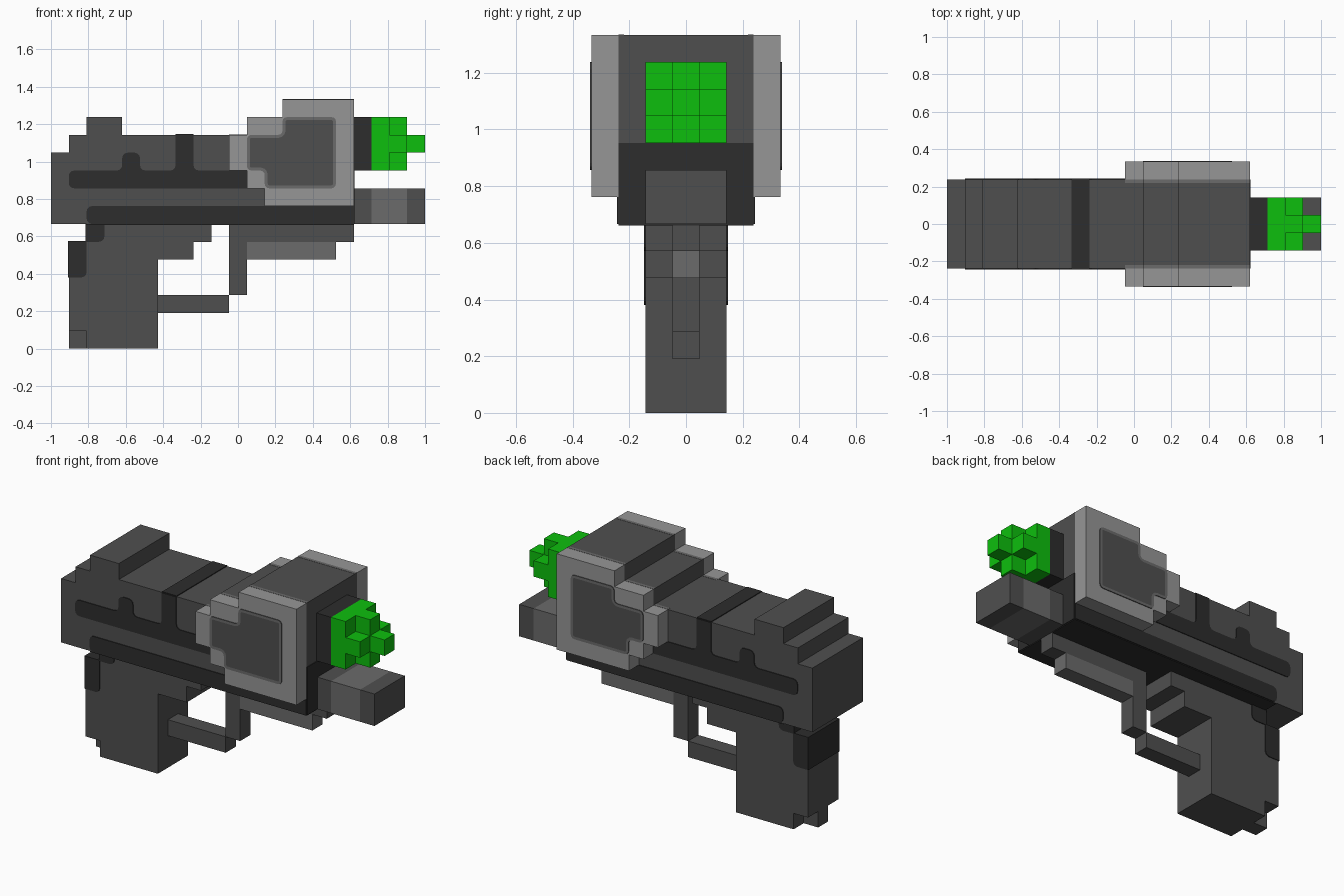
import bpy, bmesh

cube = bpy.data.objects.get("Cube")
if cube:
    bpy.data.objects.remove(cube, do_unlink=True)

U = 2 / 21       # one block
THIN = 0.05      # painted plate thickness, in blocks


def material(name, r, g, b):
    m = bpy.data.materials.new(name)
    m.use_nodes = True
    m.diffuse_color = (r, g, b, 1)
    m.node_tree.nodes["Principled BSDF"].inputs["Base Color"].default_value = (r, g, b, 1)
    return m


body_grey = material("body grey", 0.078, 0.078, 0.078)
dark_grey = material("dark grey", 0.026, 0.026, 0.026)
mid_grey = material("mid grey", 0.146, 0.146, 0.146)
light_grey = material("light grey", 0.305, 0.305, 0.305)
green = material("bright green", 0.004, 0.52, 0.004)


def prism(name, outline, y0, y1, mat, rounded=None, radius=0.3, mirror=False, rim=None):
    """Extrude an x-z outline (in blocks) from y0 to y1."""
    bm = bmesh.new()
    verts = [bm.verts.new((x * U - 1, y0 * U, z * U)) for x, z in outline]
    face = bm.faces.new(verts)
    if rounded:
        corners = [v for v, p in zip(verts, outline) if rounded(*p)]
        bmesh.ops.bevel(bm, geom=corners, offset=radius * U, segments=3,
                        profile=0.5, affect='VERTICES')
        face = bm.faces[:][0]
    new = bmesh.ops.extrude_face_region(bm, geom=[face])["geom"]
    moved = [g for g in new if isinstance(g, bmesh.types.BMVert)]
    bmesh.ops.translate(bm, verts=moved, vec=(0, (y1 - y0) * U, 0))
    bmesh.ops.recalc_face_normals(bm, faces=bm.faces[:])
    if rim:
        outer = [f for f in bm.faces
                 if abs(f.normal.y) > 0.9 and abs(f.calc_center_median().y - y1 * U) < 1e-5]
        ring = bmesh.ops.inset_region(bm, faces=outer, thickness=0.17 * U)["faces"]
        for f in ring:
            f.material_index = 1
    mesh = bpy.data.meshes.new(name)
    bm.to_mesh(mesh)
    bm.free()
    mesh.materials.append(mat)
    if rim:
        mesh.materials.append(rim)
    ob = bpy.data.objects.new(name, mesh)
    bpy.context.collection.objects.link(ob)
    if mirror:
        ob.modifiers.new("Mirror", 'MIRROR').use_axis = (False, True, False)
    return ob


def block(name, x0, x1, z0, z1, half, mat, **kw):
    """Box centred across the width."""
    return prism(name, [(x0, z0), (x1, z0), (x1, z1), (x0, z1)], -half, half, mat, **kw)


# Main body
prism("body", [(0, 7), (17, 7), (17, 14), (13, 14), (13, 13), (11, 13), (11, 12),
               (4, 12), (4, 13), (2, 13), (2, 12), (1, 12), (1, 11), (0, 11)],
      -2.5, 2.5, body_grey)

# Painted side stripes, belly and front
prism("side_stripe", [(1, 9), (11, 9), (11, 10), (8, 10), (8, 12), (7, 12), (7, 10),
                      (5, 10), (5, 11), (4, 11), (4, 10), (1, 10)],
      2.5, 2.5 + THIN, dark_grey, rounded=lambda x, z: z < 12 and x < 11, mirror=True)
prism("lower_stripe", [(2, 7), (17, 7), (17, 8), (2, 8)], 2.5, 2.5 + THIN, dark_grey,
      rounded=lambda x, z: x == 2, mirror=True)
block("belly_plate", 2, 17, 7 - THIN, 7, 2.5, dark_grey)
block("front_plate", 17, 17 + THIN, 7, 10, 2.5, dark_grey)
block("top_band", 7, 8, 12, 12 + THIN, 2.5, dark_grey)

# Armoured side plates with framed panels
prism("side_plate", [(10, 10), (11, 10), (11, 9), (12, 9), (12, 8), (17, 8), (17, 14),
                     (13, 14), (13, 13), (11, 13), (11, 12), (10, 12)],
      2.5, 3.5, light_grey, mirror=True)
prism("side_panel", [(11, 10), (12, 10), (12, 9), (16, 9), (16, 13), (13, 13),
                     (13, 12), (11, 12)],
      3.5, 3.5 + THIN, body_grey, rounded=lambda x, z: True, radius=0.25,
      mirror=True, rim=mid_grey)
for x0, x1, z in [(10, 11, 12), (11, 13, 13), (13, 17, 14)]:
    prism("top_trim", [(x0, z), (x1, z), (x1, z + THIN / 4), (x0, z + THIN / 4)],
          2.3, 2.5, mid_grey, mirror=True)

# Muzzle and stepped green crystal
block("muzzle", 17, 18, 10, 13, 1.5, dark_grey)
block("crystal_base", 18, 19, 10, 13, 1.5, green)
block("crystal_upright", 19, 20, 10, 13, 0.5, green)
block("crystal_crossbar", 19, 20, 11, 12, 1.5, green)
block("crystal_tip", 20, 21, 11, 12, 0.5, green)

# Lower barrel
block("barrel_root", 17, 18, 7, 9, 1.5, body_grey)
block("barrel_band", 18, 20, 7, 9, 1.5, mid_grey)
block("barrel_end", 20, 21, 7, 9, 1.5, body_grey)

# Grip with trigger steps
prism("grip", [(2, 0), (6, 0), (6, 5), (8, 5), (8, 6), (9, 6), (9, 7), (2, 7),
               (2, 6), (1, 6), (1, 1), (2, 1)], -1.5, 1.5, body_grey)
block("grip_heel", 1, 2, 0, 1, 0.5, body_grey)
block("grip_back_patch", 1 - THIN, 2, 4, 6 + THIN, 1.5 + THIN, dark_grey,
      rounded=lambda x, z: x == 2 and z == 4)
block("grip_upper_patch", 2 - THIN, 3, 6, 7, 1.5 + THIN, dark_grey,
      rounded=lambda x, z: x == 3 and z == 6)

# Trigger guard and under rail
block("guard_bar", 6, 10, 2, 3, 0.5, body_grey)
block("guard_post", 10, 11, 3, 7, 0.5, body_grey)
block("rail_mount", 11, 17, 6, 7, 0.5, body_grey)
block("under_rail", 11, 16, 5, 6, 0.5, mid_grey)
